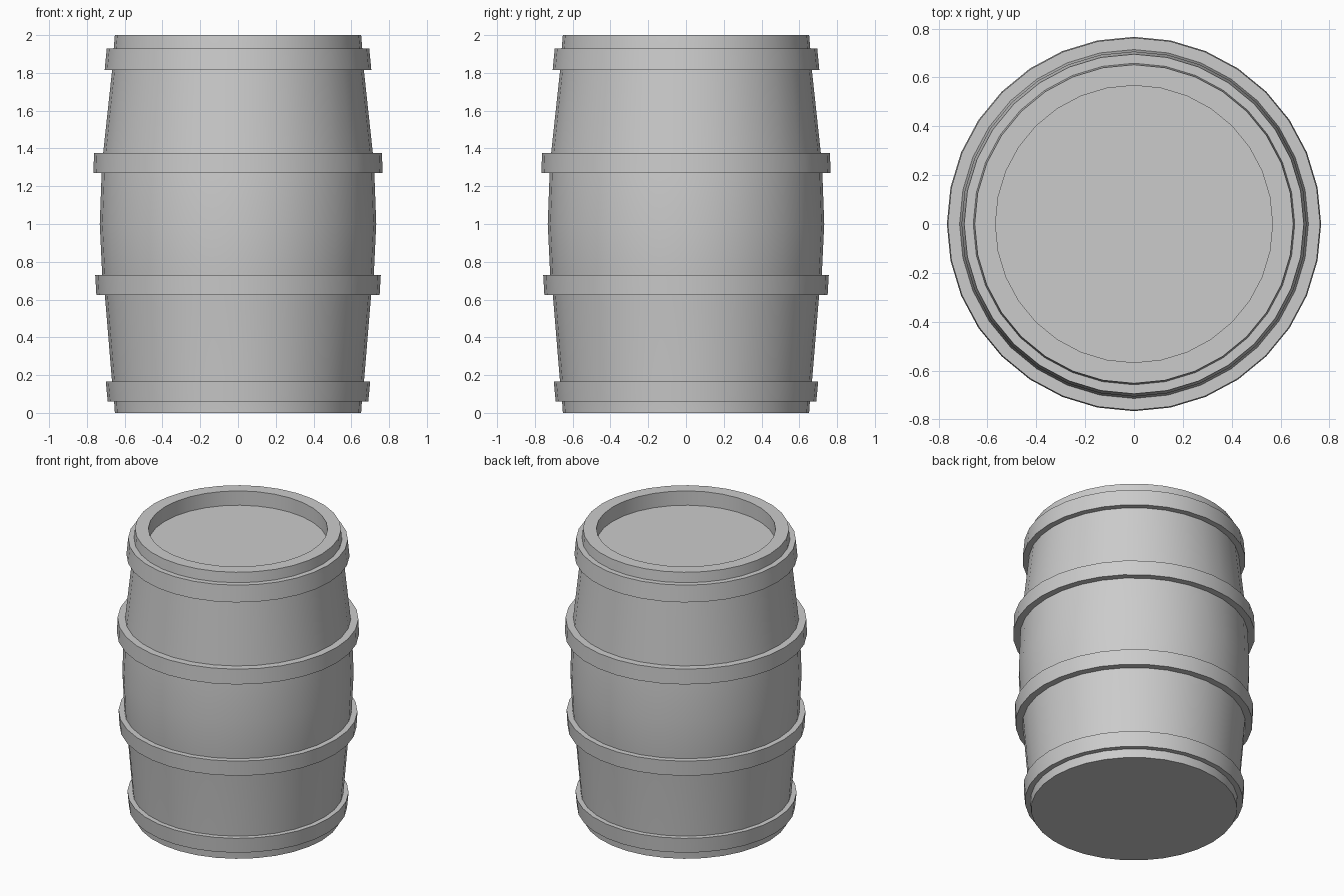
import bpy, bmesh, math

if "Cube" in bpy.data.objects:
    bpy.data.objects.remove(bpy.data.objects["Cube"])

SIDES = 32

def lathe(name, profile, cap_start=False, cap_end=False):
    """Revolve (radius, z) points around z; optionally cap the first and last rings."""
    bm = bmesh.new()
    rings = []
    for r, z in profile:
        rings.append([bm.verts.new((r * math.cos(2 * math.pi * i / SIDES),
                                    r * math.sin(2 * math.pi * i / SIDES), z))
                      for i in range(SIDES)])
    for a, b in zip(rings, rings[1:]):
        for i in range(SIDES):
            j = (i + 1) % SIDES
            bm.faces.new((a[i], a[j], b[j], b[i]))
    if cap_start:
        bm.faces.new(rings[0][::-1])
    if cap_end:
        bm.faces.new(rings[-1])
    mesh = bpy.data.meshes.new(name)
    bm.to_mesh(mesh)
    bm.free()
    obj = bpy.data.objects.new(name, mesh)
    bpy.context.collection.objects.link(obj)
    bpy.ops.object.select_all(action='DESELECT')
    obj.select_set(True)
    bpy.context.view_layer.objects.active = obj
    bpy.ops.object.shade_smooth_by_angle(angle=math.radians(35))
    return obj

# Bulging body with flat bottom, top rim and recessed lid
lathe("barrel_body", [
    (0.652, 0.0), (0.656, 0.06), (0.667, 0.165), (0.705, 0.625), (0.719, 0.73),
    (0.732, 1.0), (0.722, 1.27), (0.714, 1.375), (0.667, 1.81), (0.658, 1.93),
    (0.652, 2.0), (0.567, 2.0), (0.567, 1.9)], cap_start=True, cap_end=True)

# Hoops: bottom z, top z, bottom/top body radius, bottom/top outer radius
hoops = {
    "bottom_hoop": (0.06, 0.165, 0.656, 0.667, 0.69, 0.70),
    "lower_hoop": (0.625, 0.73, 0.705, 0.719, 0.75, 0.756),
    "upper_hoop": (1.27, 1.375, 0.722, 0.714, 0.766, 0.762),
    "top_hoop": (1.815, 1.93, 0.667, 0.658, 0.706, 0.695),
}
for name, (z0, z1, in0, in1, out0, out1) in hoops.items():
    lathe(name, [(in0 - 0.005, z0), (out0, z0), (out1, z1),
                 (in1 - 0.005, z1), (in0 - 0.005, z0)])
